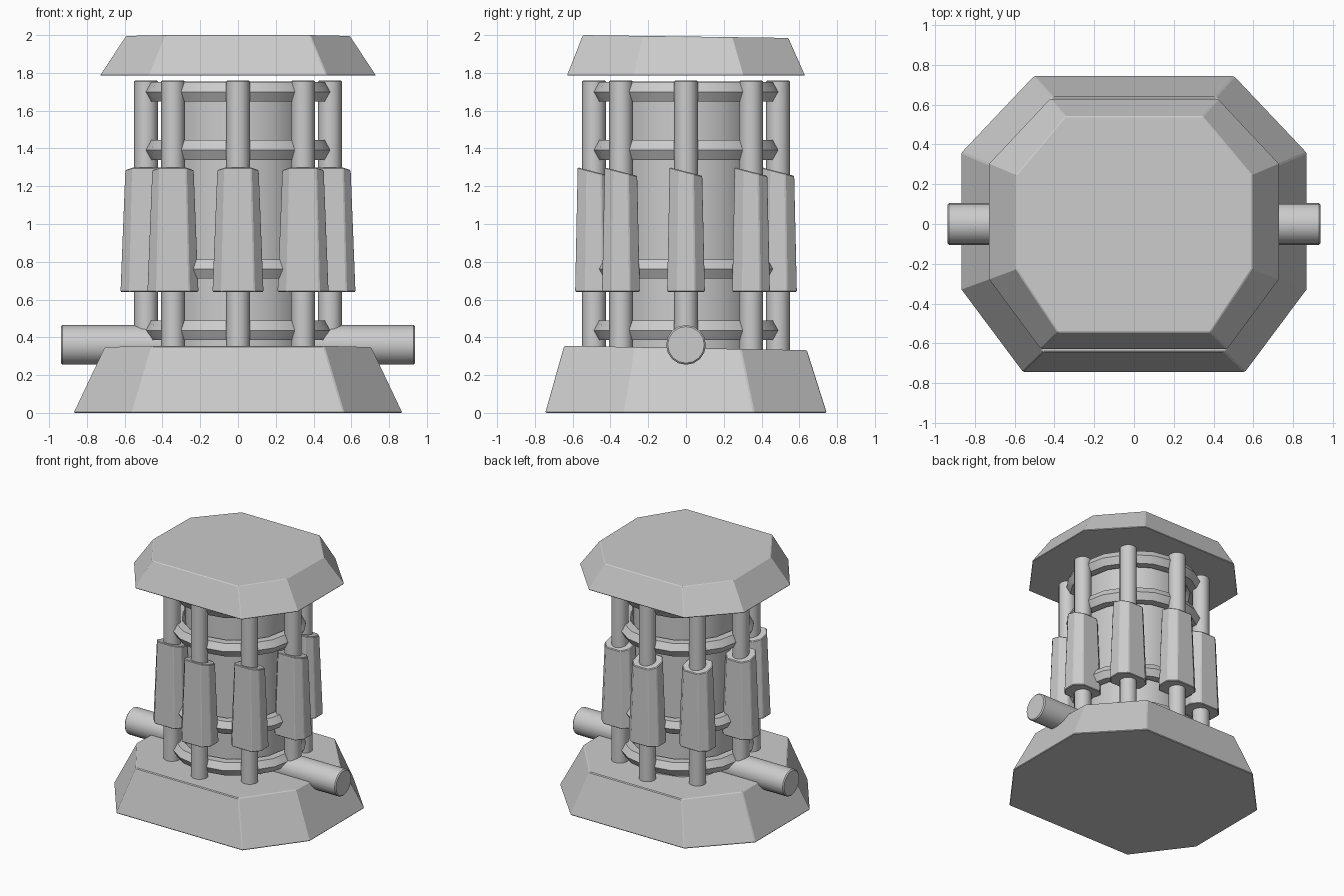
import bpy, math
from mathutils import Matrix

if "Cube" in bpy.data.objects:
    bpy.data.objects.remove(bpy.data.objects["Cube"])

grey = bpy.data.materials.new("plain grey")
grey.diffuse_color = (0.6, 0.6, 0.6, 1)
grey.use_nodes = True
grey.node_tree.nodes["Principled BSDF"].inputs["Base Color"].default_value = grey.diffuse_color


def finish(ob, name, bevel=0.0, smooth=True):
    ob.name = name
    ob.data.materials.clear()
    ob.data.materials.append(grey)
    bpy.ops.object.select_all(action='DESELECT')
    bpy.context.view_layer.objects.active = ob
    ob.select_set(True)
    if smooth:
        bpy.ops.object.shade_smooth_by_angle(angle=math.radians(31))
    if bevel:
        mod = ob.modifiers.new("soft edges", 'BEVEL')
        mod.width, mod.segments = bevel, 1
        mod.limit_method, mod.angle_limit = 'ANGLE', math.radians(35)
    return ob


def cylinder(name, r, depth, loc, sides=16, rot=(0, 0, 0), bevel=0.0):
    bpy.ops.mesh.primitive_cylinder_add(vertices=sides, radius=r, depth=depth, location=loc, rotation=rot)
    return finish(bpy.context.object, name, bevel)


# Right half of the tapered eight-sided block: lower and upper outlines, back to front
LOWER = [(0.505, 0.745), (0.87, 0.36), (0.87, -0.33), (0.56, -0.745)]
UPPER = [(0.41, 0.64), (0.705, 0.29), (0.705, -0.27), (0.455, -0.645)]


def block(name, loc, scale, height, drop, bevel):
    """Tapered block whose top falls by `drop` from front to back."""
    sx, sy = scale
    rings = []
    for half, z, fall in ((LOWER, 0, 0), (UPPER, height, drop)):
        outline = half + [(-x, y) for x, y in reversed(half)]
        rings.append([(x * sx, y * sy, z - fall * (y + 0.645) / 1.285) for x, y in outline])
    n = 8
    faces = [tuple(range(n)), tuple(range(2 * n - 1, n - 1, -1))]
    faces += [(i, i + n, (i + 1) % n + n, (i + 1) % n) for i in range(n)]
    me = bpy.data.meshes.new(name)
    me.from_pydata(rings[0] + rings[1], [], faces)
    me.update()
    ob = bpy.data.objects.new(name, me)
    ob.location = loc
    bpy.context.collection.objects.link(ob)
    return finish(ob, name, bevel, smooth=False)


# Base and roof
block("base", (0, 0, 0), (1, 1), 0.355, 0.023, 0.006)
block("roof", (0, 0, 1.785), (0.84, 0.846), 0.215, 0.015, 0.005)

# Central core and the collars around it
cylinder("core", 0.39, 1.43, (0, 0, 1.04), sides=12)
for i, (z, k) in enumerate(((0.437, 1), (0.762, 0.972), (1.392, 1), (1.70, 1))):
    bpy.ops.mesh.primitive_torus_add(major_segments=16, minor_segments=6, major_radius=0.44 * k,
                                     minor_radius=0.06 * k, location=(0, 0, z))
    finish(bpy.context.object, f"collar_{i + 1}")

# Eight upright rods, each with a tapered sleeve
for i in range(8):
    a = i * math.pi / 4
    x, y = 0.487 * math.cos(a), 0.487 * math.sin(a)
    cylinder(f"rod_{i + 1}", 0.0625, 1.46, (x, y, 1.03), bevel=0.006)
    block(f"sleeve_{i + 1}", (x, y, 0.64), (0.155, 0.134), 0.66, 0.045, 0.005)

# Cross pipe through the foot
cylinder("cross_pipe", 0.105, 1.876, (0, 0, 0.36), rot=(0, math.pi / 2, 0), bevel=0.008)
